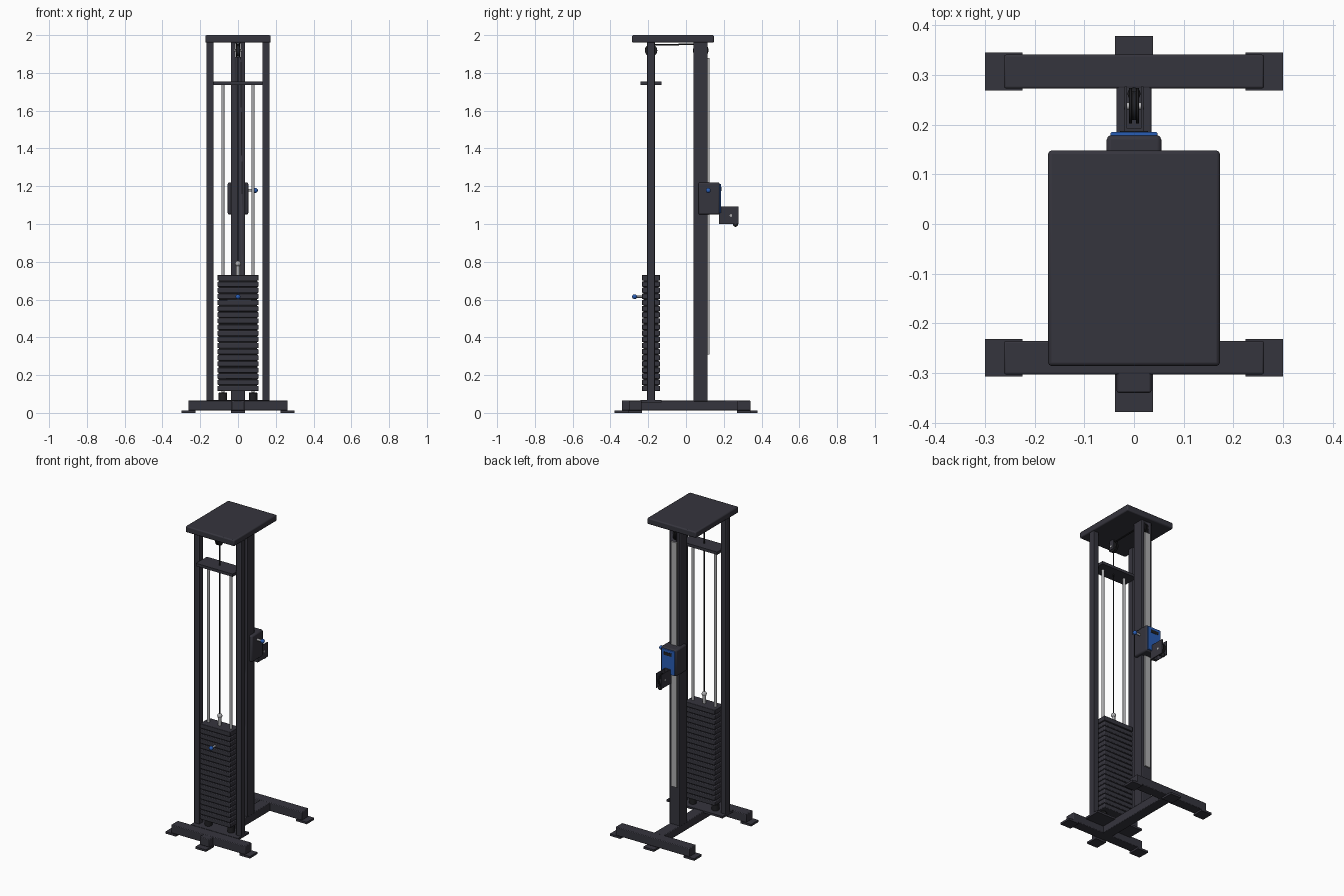
import bpy
import math
from mathutils import Vector

if "Cube" in bpy.data.objects:
    bpy.data.objects.remove(bpy.data.objects["Cube"], do_unlink=True)


def material(name, colour, rough=0.5):
    m = bpy.data.materials.new(name)
    m.use_nodes = True
    m.diffuse_color = (*colour, 1)
    b = m.node_tree.nodes["Principled BSDF"]
    b.inputs["Base Color"].default_value = (*colour, 1)
    b.inputs["Roughness"].default_value = rough
    return m


FRAME = material("charcoal frame", (0.036, 0.035, 0.047))
BLACK = material("black rubber", (0.014, 0.014, 0.016))
STEEL = material("steel", (0.42, 0.42, 0.43))
BLUE = material("blue", (0.022, 0.11, 0.46))


def finish(ob, name, mat, bevel=0.0):
    ob.name = name
    ob.data.materials.append(mat)
    if bevel:
        mod = ob.modifiers.new("soft edges", "BEVEL")
        mod.width = bevel
        mod.segments = 2
    bpy.ops.object.shade_smooth_by_angle(angle=math.radians(35))
    return ob


def box(name, x, y, z, mat=FRAME, bevel=0.0):
    """Box from its (min, max) range on each axis."""
    ranges = (x, y, z)
    bpy.ops.mesh.primitive_cube_add(size=1, location=[(a + b) / 2 for a, b in ranges])
    ob = bpy.context.object
    ob.scale = [b - a for a, b in ranges]
    bpy.ops.object.transform_apply(location=False, rotation=False, scale=True)
    return finish(ob, name, mat, bevel)


def rod(name, start, end, radius, mat, sides=20, bevel=0.0):
    a, b = Vector(start), Vector(end)
    bpy.ops.mesh.primitive_cylinder_add(vertices=sides, radius=radius,
                                        depth=(b - a).length, location=(a + b) / 2)
    ob = bpy.context.object
    ob.rotation_euler = (b - a).to_track_quat("Z", "Y").to_euler()
    return finish(ob, name, mat, bevel)


def ball(name, at, radius, mat):
    bpy.ops.mesh.primitive_uv_sphere_add(segments=20, ring_count=12, radius=radius, location=at)
    return finish(bpy.context.object, name, mat)


def pulley(name, y, z, radius):
    """Grooved wheel on an axle across x."""
    for s in (-1, 1):
        rod(name + "_rim", (s * 0.004, y, z), (s * 0.010, y, z), radius, BLACK, 32, 0.001)
    rod(name + "_groove", (-0.004, y, z), (0.004, y, z), radius * 0.8, BLACK, 32)
    rod(name + "_axle", (-0.02, y, z), (0.02, y, z), 0.007, STEEL)


# Base: spine, two crossbars and their feet
box("base_spine", (-0.035, 0.035), (-0.34, 0.34), (0.012, 0.065), bevel=0.004)
for end, lo, hi in (("front", -0.303, -0.236), ("back", 0.273, 0.341)):
    box(end + "_crossbar", (-0.262, 0.262), (lo, hi), (0.012, 0.066), bevel=0.004)
    for side, s in (("left", 1), ("right", -1)):
        box(f"{end}_{side}_foot", sorted((s * 0.225, s * 0.30)),
            (lo - 0.004, hi + 0.004), (0.0, 0.013))
for end, s in (("front", -1), ("back", 1)):
    box(end + "_middle_foot", (-0.038, 0.038), sorted((s * 0.30, s * 0.379)), (0.0, 0.013))
box("stack_base_plate", (-0.168, 0.168), (-0.24, -0.13), (0.055, 0.068))

# Front posts, top plate and rod bracket
for side, s in (("left", 1), ("right", -1)):
    box(side + "_post", sorted((s * 0.13, s * 0.168)), (-0.207, -0.165), (0.06, 1.965), bevel=0.004)
    rod(side + "_guide_rod", (s * 0.08, -0.185, 0.1), (s * 0.08, -0.185, 1.74), 0.008, STEEL)
    rod(side + "_bumper", (s * 0.08, -0.185, 0.066), (s * 0.08, -0.185, 0.108), 0.022, BLACK, 24, 0.003)
box("top_plate", (-0.173, 0.173), (-0.286, 0.148), (1.96, 2.0), bevel=0.007)
box("rod_bracket", (-0.13, 0.13), (-0.24, -0.13), (1.737, 1.755))

# Main column with a slot for its pulley
column = box("main_column", (-0.037, 0.037), (0.04, 0.115), (0.06, 1.965), bevel=0.004)
cutter = box("column_slot_cutter", (-0.014, 0.014), (0.0, 0.16), (1.885, 1.955))
cutter.hide_render = True
cutter.hide_set(True)
cut = column.modifiers.new("pulley slot", "BOOLEAN")
cut.operation = "DIFFERENCE"
cut.solver = "EXACT"
cut.object = cutter
box("column_slide_strip", (-0.021, 0.021), (0.114, 0.124), (0.31, 1.88), STEEL)
pulley("column_pulley", 0.078, 1.919, 0.041)

# Overhead pulley above the stack
pulley("stack_pulley", -0.185, 1.919, 0.033)
for s in (-1, 1):
    box("stack_pulley_hanger", sorted((s * 0.012, s * 0.016)), (-0.203, -0.167), (1.9, 1.965))

# Weight stack
count, bottom, pitch = 18, 0.115, 0.0325
for i in range(count):
    z = bottom + i * pitch
    box("weight_plate", (-0.108, 0.108), (-0.233, -0.138), (z, z + pitch - 0.004), bevel=0.004)
    box("weight_spacer", (-0.1, 0.1), (-0.226, -0.145), (z + pitch - 0.006, z + pitch + 0.002), BLACK)
box("stack_top_plate", (-0.108, 0.108), (-0.233, -0.138), (bottom + count * pitch, 0.73), bevel=0.003)

# Cable and stack connector
rod("stack_connector", (0, -0.185, 0.725), (0, -0.185, 0.785), 0.010, STEEL)
ball("connector_cap", (0, -0.185, 0.79), 0.015, STEEL)
rod("stack_cable", (0, -0.185, 0.79), (0, -0.185, 1.9), 0.004, BLACK, 10)
rod("overhead_cable", (0, -0.185, 1.948), (0, 0.07, 1.952), 0.004, BLACK, 10)

# Selector pin
rod("selector_pin", (0, -0.2, 0.615), (0, -0.27, 0.615), 0.006, STEEL)
ball("selector_knob", (0, -0.272, 0.615), 0.013, BLUE)

# Sliding carriage
box("carriage", (-0.055, 0.055), (0.065, 0.179), (1.05, 1.22), bevel=0.009)
box("carriage_face", (-0.047, 0.047), (0.176, 0.185), (1.057, 1.212), BLUE, 0.002)
box("carriage_face_slot", (-0.028, 0.028), (0.183, 0.187), (1.175, 1.195), BLACK)
rod("carriage_pin", (0.05, 0.118, 1.178), (0.09, 0.118, 1.178), 0.007, STEEL)
ball("carriage_knob", (0.092, 0.118, 1.178), 0.013, BLUE)

# Swivel pulley bracket and cable end
for s in (-1, 1):
    box("swivel_cheek", sorted((s * 0.014, s * 0.019)), (0.175, 0.277), (1.0, 1.092))
box("swivel_mount", (-0.019, 0.019), (0.174, 0.192), (1.0, 1.092))
pulley("swivel_pulley", 0.238, 1.045, 0.036)
rod("cable_end", (0, 0.262, 1.045), (0, 0.262, 0.995), 0.004, BLACK, 10)
ball("cable_stop", (0, 0.262, 0.998), 0.013, BLACK)
